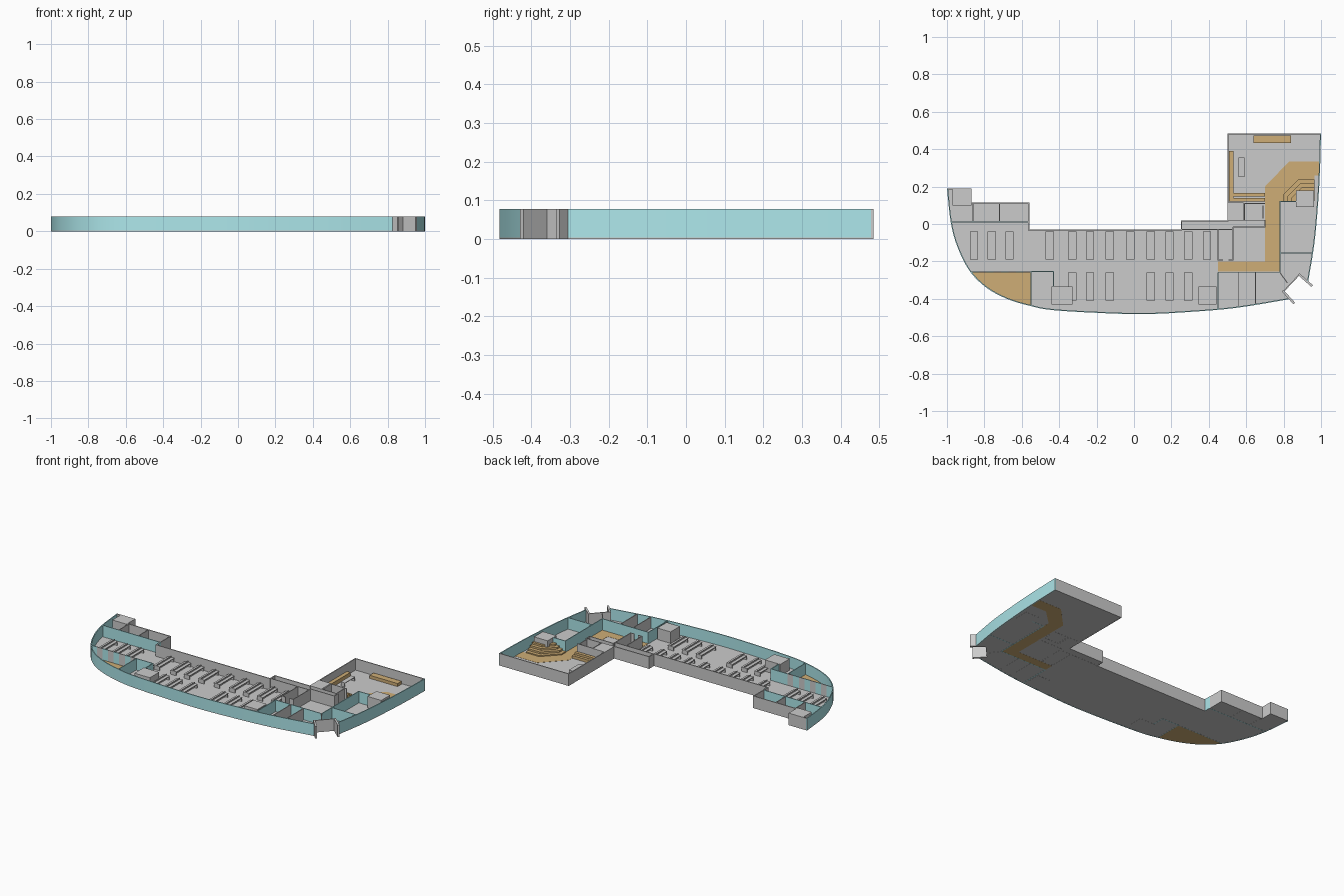
import bpy, bmesh, math
from mathutils import Vector

if "Cube" in bpy.data.objects:
    bpy.data.objects.remove(bpy.data.objects["Cube"])

H = 0.078   # wall height
F = 0.004   # floor thickness


def material(name, rgb):
    m = bpy.data.materials.new(name)
    m.diffuse_color = (*rgb, 1)
    m.use_nodes = True
    m.node_tree.nodes["Principled BSDF"].inputs["Base Color"].default_value = m.diffuse_color
    return m


GLASS = material("teal_glass", (0.42, 0.80, 0.83))
WOOD = material("wood", (0.62, 0.42, 0.18))


def finish(name, bm, mat=None, smooth=False):
    bmesh.ops.recalc_face_normals(bm, faces=bm.faces[:])
    me = bpy.data.meshes.new(name)
    bm.to_mesh(me)
    bm.free()
    ob = bpy.data.objects.new(name, me)
    bpy.context.collection.objects.link(ob)
    if mat:
        me.materials.append(mat)
    if smooth:
        bpy.ops.object.select_all(action='DESELECT')
        ob.select_set(True)
        bpy.context.view_layer.objects.active = ob
        bpy.ops.object.shade_smooth_by_angle(angle=math.radians(30))
    return ob


def prism(name, pts, z0, z1, mat=None):
    bm = bmesh.new()
    face = bm.faces.new([bm.verts.new((x, y, z0)) for x, y in pts])
    new = bmesh.ops.extrude_face_region(bm, geom=[face])['geom']
    for v in new:
        if isinstance(v, bmesh.types.BMVert):
            v.co.z = z1
    if len(bm.faces) == len(pts) + 1:
        bm.faces.new([v for v in bm.verts if v.co.z == z0])
    return finish(name, bm, mat)


def box(name, x0, x1, y0, y1, z0=0.0, z1=H, mat=None):
    return prism(name, [(x0, y0), (x1, y0), (x1, y1), (x0, y1)], z0, z1, mat)


def wall(name, pts, mat=None, h=H, t=0.006, outer=False, smooth=False):
    """Mitred wall along a polyline; outer walls thicken to the left only."""
    P = [Vector(p) for p in pts]
    a, b = (0, t) if outer else (-t / 2, t / 2)
    bm = bmesh.new()
    rings = []
    for i, p in enumerate(P):
        segs = [(P[j + 1] - P[j]).normalized() for j in (i - 1, i) if 0 <= j < len(P) - 1]
        ns = [Vector((-d.y, d.x)) for d in segs]
        n = sum(ns, Vector((0, 0))).normalized()
        n /= max(n.dot(ns[0]), 0.3)
        q, r = p + n * a, p + n * b
        rings.append([bm.verts.new(c) for c in
                      ((*q, 0), (*r, 0), (*r, h), (*q, h))])
    for A, B in zip(rings, rings[1:]):
        for k in range(4):
            bm.faces.new((A[k], A[(k + 1) % 4], B[(k + 1) % 4], B[k]))
    bm.faces.new(rings[0])
    bm.faces.new(rings[-1])
    return finish(name, bm, mat, smooth)


def spline(pts, n=4):
    """Catmull-Rom smoothing of a curved facade line."""
    P = [Vector(p) for p in pts]
    P = [2 * P[0] - P[1]] + P + [2 * P[-1] - P[-2]]
    out = []
    for a, b, c, d in zip(P, P[1:], P[2:], P[3:]):
        for k in range(n):
            t = k / n
            out.append(tuple(0.5 * (2 * b + (c - a) * t + (2 * a - 5 * b + 4 * c - d) * t * t
                                    + (3 * b - a - 3 * c + d) * t ** 3)))
    return out + [tuple(P[-2])]


# Building outline, anticlockwise from the back left corner
front = spline([(-1, 0.19), (-0.98, 0.01), (-0.945, -0.12), (-0.88, -0.25), (-0.79, -0.34),
                (-0.68, -0.40), (-0.56, -0.437), (-0.44, -0.46), (-0.2, -0.475), (0.05, -0.482),
                (0.3, -0.47), (0.55, -0.448), (0.825, -0.403)])
right = spline([(0.932, -0.305), (0.965, -0.1), (0.985, 0.12), (0.995, 0.3), (1, 0.485)])
back = [(1, 0.485), (0.5, 0.485), (0.5, 0.02), (0.25, 0.02), (0.25, -0.03), (-0.56, -0.03),
        (-0.56, 0.115), (-0.87, 0.115), (-0.87, 0.19), (-1, 0.19)]
entry = [(0.835, -0.395), (0.80, -0.36), (0.885, -0.27), (0.925, -0.305)]

# Floor and outer walls
prism("floor", front + entry + right + back[1:-1], 0.0006, F)
wall("front_glass_wall", front, GLASS, outer=True, smooth=True)
wall("right_glass_wall", right, GLASS, outer=True, smooth=True)
wall("back_wall", back, outer=True)

# Angled entrance
wall("entrance_left_wall", [(0.795, -0.357), (0.857, -0.425)], t=0.012)
wall("entrance_right_wall", [(0.88, -0.268), (0.953, -0.332)], t=0.012)
wall("entrance_doors", entry[1:3], t=0.006)

# Wooden floor areas
prism("wood_path", [(0.45, -0.255), (0.78, -0.255), (0.78, 0.165), (0.88, 0.26), (0.988, 0.26),
                    (0.991, 0.335), (0.83, 0.335), (0.70, 0.20), (0.70, -0.2), (0.45, -0.2)],
      0, F + 0.001, WOOD)
corner = [p for p in front if p[1] < -0.257 and p[0] < -0.55]
prism("wood_corner_floor", [(-0.872, -0.256)] + [(x + 0.004, y + 0.004) for x, y in corner]
      + [(-0.55, -0.435), (-0.55, -0.256)], 0, F + 0.001, WOOD)

# Solid cores and shafts
for i, (x0, x1, y0, y1) in enumerate([(-0.97, -0.868, 0.10, 0.19), (-0.44, -0.33, -0.43, -0.335),
                                      (0.345, 0.44, -0.43, -0.335), (0.865, 0.962, 0.09, 0.18),
                                      (0.5, 0.585, 0.022, 0.115)]):
    box(f"service_core_{i}", x0, x1, y0, y1)

# Glass partitions
for i, line in enumerate([
        [(-0.977, 0.01), (-0.56, 0.01)],
        [(-0.55, -0.255), (-0.43, -0.255), (-0.43, -0.335)],
        [(-0.55, -0.255), (-0.55, -0.437)],
        [(0.45, -0.258), (0.78, -0.258), (0.78, 0.12), (0.865, 0.12)],
        [(0.78, -0.155), (0.952, -0.155)],
        [(0.45, -0.258), (0.45, -0.455)],
        [(-0.56, 0.01), (-0.56, -0.03)]]):
    wall(f"glass_partition_{i}", line, GLASS, t=0.005)

# Striped screen before the wooden corner
for i in range(8):
    x = -0.87 + i * 0.04
    box(f"striped_screen_{i}", x, x + 0.04, -0.258, -0.253, 0, H, None if i % 2 else GLASS)

# Solid partitions
for i, line in enumerate([
        [(-0.86, 0.01), (-0.86, 0.112)], [(-0.72, 0.01), (-0.72, 0.112)],
        [(0.56, -0.258), (0.56, -0.445)], [(0.65, -0.258), (0.65, -0.43)],
        [(0.45, -0.03), (0.45, -0.192), (0.475, -0.192)],
        [(0.505, -0.192), (0.53, -0.192), (0.53, -0.015)],
        [(0.25, -0.03), (0.53, -0.03)], [(0.505, 0.02), (0.59, 0.02)],
        [(0.53, -0.015), (0.70, -0.015), (0.70, 0.02), (0.59, 0.02), (0.59, 0.11), (0.70, 0.11)],
        [(0.69, 0.03), (0.69, 0.10)], [(0.78, -0.26), (0.82, -0.315)]]):
    wall(f"partition_{i}", line, t=0.005)


def desk(name, x, y0, y1):
    """Double bench desk with end panels and a low divider."""
    box(name + "_top", x - 0.022, x + 0.022, y0, y1, 0.026, 0.030)
    for k, y in enumerate((y0, y1 - 0.005)):
        box(f"{name}_leg_{k}", x - 0.02, x + 0.02, y, y + 0.005, F, 0.026)
    box(name + "_divider", x - 0.002, x + 0.002, y0, y1, F, 0.038)


for i, x in enumerate((-0.855, -0.76, -0.665, -0.45, -0.33, -0.235, -0.13, -0.02,
                       0.09, 0.19, 0.29, 0.39)):
    desk(f"back_desk_{i}", x, -0.19, -0.04)
for i, x in enumerate((-0.33, -0.235, -0.13, 0.09, 0.19, 0.29)):
    desk(f"front_desk_{i}", x, -0.408, -0.258)

# Stepped seating around the core
for i in range(4):
    d = 0.022 * i
    prism(f"seating_step_{i}", [(0.775 + d, 0.122), (0.775 + d, 0.165 - 0.4 * d),
                                (0.87 + 0.4 * d, 0.26 - d), (0.965, 0.26 - d), (0.965, 0.122)],
          0.001, 0.012 * (i + 1), WOOD)

# Lounge furniture
box("back_bench", 0.64, 0.84, 0.432, 0.472, F, 0.024, WOOD)
box("side_counter", 0.507, 0.532, 0.12, 0.39, F, 0.03, WOOD)
box("low_counter", 0.532, 0.70, 0.12, 0.14, F, 0.032, WOOD)
box("high_counter", 0.532, 0.70, 0.147, 0.165, F, 0.022, WOOD)
box("table_top", 0.56, 0.59, 0.25, 0.355, 0.026, 0.03)
for k, y in enumerate((0.25, 0.35)):
    box(f"table_leg_{k}", 0.562, 0.588, y, y + 0.005, F, 0.026)
